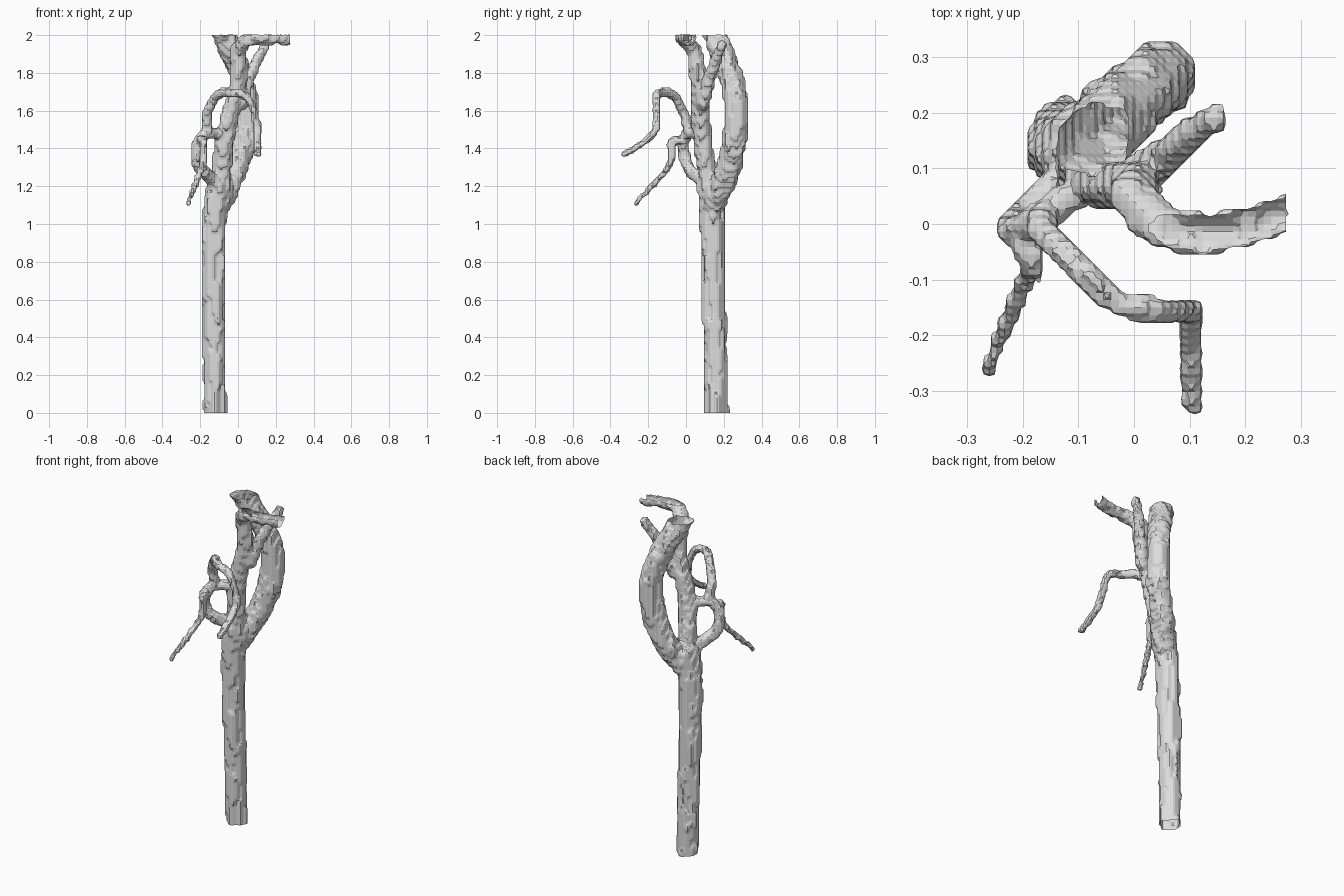
import bpy
import bmesh
import math
from itertools import product
from mathutils import Vector, noise

cube = bpy.data.objects.get("Cube")
if cube:
    bpy.data.objects.remove(cube, do_unlink=True)

HEIGHT = 2
STEP = HEIGHT / 146    # size of one carving cell
SIDE = 0.276           # straight cut at the end of the long bough
PIECES = 5             # sections between two path points
solid = set()          # cells filled with wood


def bark(p):
    """Long upright grooves that swell or thin the limb."""
    return 1 + noise.noise(Vector((p.x * 28, p.y * 28, p.z * 7))) / 5


def centre(cell):
    return Vector([(c + 0.5) * STEP for c in cell])


def carve(a, b, radius_a, radius_b):
    """Fill the cells inside one tapered, grooved limb section."""
    axis = b - a
    reach = max(radius_a, radius_b) * 1.25
    spans = [range(math.floor((min(low, high) - reach) / STEP),
                   math.ceil((max(low, high) + reach) / STEP) + 1)
             for low, high in zip(a, b)]
    for cell in product(*spans):
        p = centre(cell)
        t = max(0, min(1, (p - a).dot(axis) / axis.length_squared))
        radius = radius_a + (radius_b - radius_a) * t
        if (p - a - axis * t).length < radius * bark(p):
            solid.add(cell)


def smooth_path(points):
    """Rounded curve through the given points."""
    points = [Vector(p) for p in points]
    padded = [points[0]] + points + [points[-1]]
    curve = []
    for before, a, b, after in zip(padded, padded[1:], padded[2:], padded[3:]):
        leave, arrive = (b - before) / 2, (after - a) / 2
        for i in range(PIECES):
            t = i / PIECES
            ease = t * t * (3 - 2 * t)
            curve.append(a.lerp(b, ease) + leave * t * (1 - t) ** 2
                         - arrive * t * t * (1 - t))
    return curve + [points[-1]]


def grow(thick, thin, *points):
    """Carve a whole limb that tapers along a rounded path."""
    curve = smooth_path(points)
    sections = len(curve) - 1
    radii = [thick + (thin - thick) * i / sections for i in range(len(curve))]
    for i in range(sections):
        carve(curve[i], curve[i + 1], radii[i], radii[i + 1])


def corner_point(corner):
    """Bevelled surface point where eight cells meet."""
    crossings = []
    for axis in range(3):
        for u, v in product((-1, 0), repeat=2):
            low = list(corner)
            low[axis] -= 1
            low[(axis + 1) % 3] += u
            low[(axis + 2) % 3] += v
            high = list(low)
            high[axis] += 1
            if (tuple(low) in solid) != (tuple(high) in solid):
                middle = Vector(low) + Vector(high) + Vector((1, 1, 1))
                crossings.append(middle / 2)
    return sum(crossings, Vector()) / len(crossings) * STEP


def skin():
    """Wrap the wood in a chipped, faceted surface, left open where it is cut off."""
    bm = bmesh.new()
    verts = {}
    for cell in sorted(solid):
        p = centre(cell)
        if not 0 < p.z < HEIGHT or p.x > SIDE:
            continue
        for axis, side in product(range(3), (0, 1)):
            other = list(cell)
            other[axis] += 2 * side - 1
            if tuple(other) in solid:
                continue
            ring = []
            for u, v in ((0, 0), (1, 0), (1, 1), (0, 1)):
                corner = list(cell)
                corner[axis] += side
                corner[(axis + 1) % 3] += u
                corner[(axis + 2) % 3] += v
                key = tuple(corner)
                if key not in verts:
                    verts[key] = bm.verts.new(corner_point(key))
                ring.append(verts[key])
            bm.faces.new(ring if side else ring[::-1])
    return bm


fork = (-.1, .13, 1.2)
knot = (-.155, .02, 1.48)
crown = (-.005, .045, 1.92)

# Trunk
grow(.058, .068, (-.12, .165, -.08), (-.13, .14, .85), fork)
# Thick back limb, bowing out and curling over the top
grow(.066, .06, (-.105, .135, 1.1), (-.01, .225, 1.29), (.045, .262, 1.5),
     (.03, .248, 1.74), (-.1, .13, 2.06))
# Upright front stem
grow(.054, .04, fork, (-.06, .08, 1.5), (0, .07, 1.75), crown)
# Two boughs leaving the stem near the top
grow(.04, .034, crown, (.06, -.01, 1.98), (.17, -.012, 1.985), (.3, .025, 1.985))
grow(.04, .024, (.01, .085, 1.64), (.07, .135, 1.8), (.145, .188, 1.95))
# Loop on the side of the stem
grow(.034, .028, (-.12, .09, 1.23), (-.2, .01, 1.3), (-.215, -.01, 1.4), (-.19, 0, 1.46),
     knot, (-.07, .08, 1.47))
# Arched twig
grow(.028, .017, knot, (-.165, -.01, 1.58), (-.11, -.065, 1.68), (-.03, -.14, 1.695),
     (.06, -.155, 1.66), (.1, -.155, 1.52), (.1, -.2, 1.45), (.105, -.325, 1.37))
# Hanging twig
grow(.027, .014, (-.2, -.02, 1.44), (-.18, -.08, 1.43), (-.19, -.09, 1.31), (-.265, -.265, 1.11))

# Grey bark
grey = bpy.data.materials.new("grey_bark")
grey.use_nodes = True
grey.diffuse_color = (.72, .72, .72, 1)
grey.node_tree.nodes["Principled BSDF"].inputs["Base Color"].default_value = grey.diffuse_color

# All limbs grow together into one faceted tree
mesh = bpy.data.meshes.new("branching_trunk")
bm = skin()
bm.to_mesh(mesh)
bm.free()
mesh.materials.append(grey)
tree = bpy.data.objects.new("branching_trunk", mesh)
bpy.context.collection.objects.link(tree)
